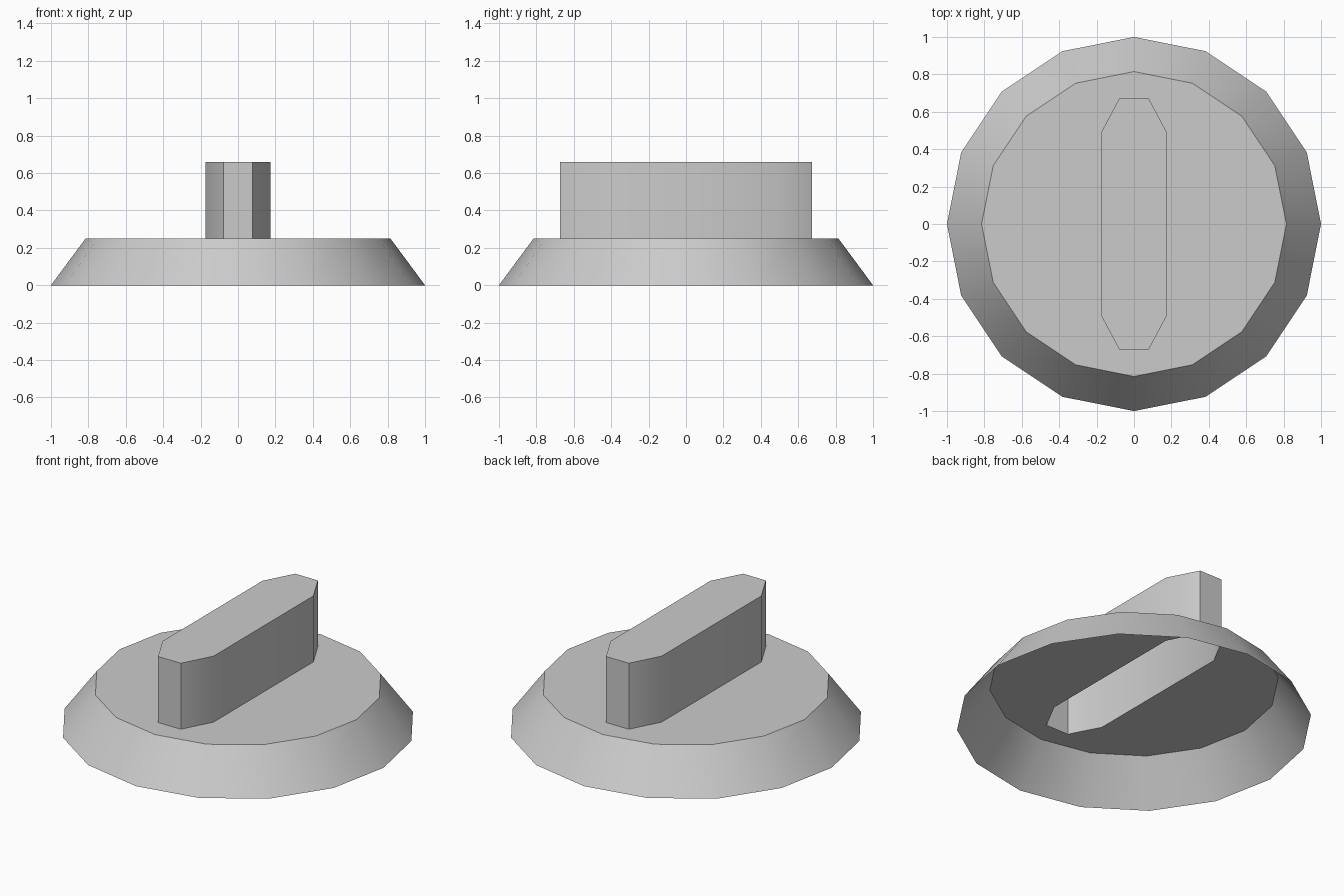
import bpy, bmesh
from math import cos, sin, pi, radians

cube = bpy.data.objects.get("Cube")
if cube:
    bpy.data.objects.remove(cube, do_unlink=True)

BASE_R, DECK_R, DECK_Z, TOP_Z, SIDES = 1.0, 0.815, 0.25, 0.66, 16

grey = bpy.data.materials.new("plain grey")
grey.use_nodes = True
colour = (0.6, 0.6, 0.6, 1)
grey.diffuse_color = colour
grey.node_tree.nodes["Principled BSDF"].inputs["Base Color"].default_value = colour


def ring(bm, outline, z):
    return [bm.verts.new((x, y, z)) for x, y in outline]


def walls(bm, low, high):
    n = len(low)
    for i in range(n):
        j = (i + 1) % n
        bm.faces.new((low[i], low[j], high[j], high[i]))


def finish(bm, name):
    mesh = bpy.data.meshes.new(name)
    bm.to_mesh(mesh)
    bm.free()
    mesh.materials.append(grey)
    obj = bpy.data.objects.new(name, mesh)
    bpy.context.collection.objects.link(obj)
    bpy.ops.object.select_all(action='DESELECT')
    obj.select_set(True)
    bpy.context.view_layer.objects.active = obj
    bpy.ops.object.shade_smooth_by_angle(angle=radians(35))


def circle(r):
    return [(r * cos(2 * pi * i / SIDES), r * sin(2 * pi * i / SIDES)) for i in range(SIDES)]


# Counter-clockwise outline of the grip, mirrored from one quarter
quarter = [(0.175, 0.49), (0.078, 0.673)]
half = quarter + [(-x, y) for x, y in reversed(quarter)]
grip_outline = half + [(-x, -y) for x, y in half]

# Dial base: open-bottomed sloping skirt and a deck with a slot under the grip
bm = bmesh.new()
rim = ring(bm, circle(DECK_R), DECK_Z)
walls(bm, ring(bm, circle(BASE_R), 0), rim)
slot = ring(bm, grip_outline, DECK_Z)
loops = [bm.edges.get((r[i - 1], r[i])) or bm.edges.new((r[i - 1], r[i]))
         for r in (rim, slot) for i in range(len(r))]
bmesh.ops.triangle_fill(bm, edges=loops, use_beauty=True, normal=(0, 0, 1))
bm.normal_update()
for f in bm.faces:
    if f.normal.z < 0:
        f.normal_flip()
finish(bm, "dial_base")

# Hollow grip standing on the deck, closed on top and open below
bm = bmesh.new()
top = ring(bm, grip_outline, TOP_Z)
walls(bm, ring(bm, grip_outline, DECK_Z), top)
bm.faces.new(top)
finish(bm, "grip")
